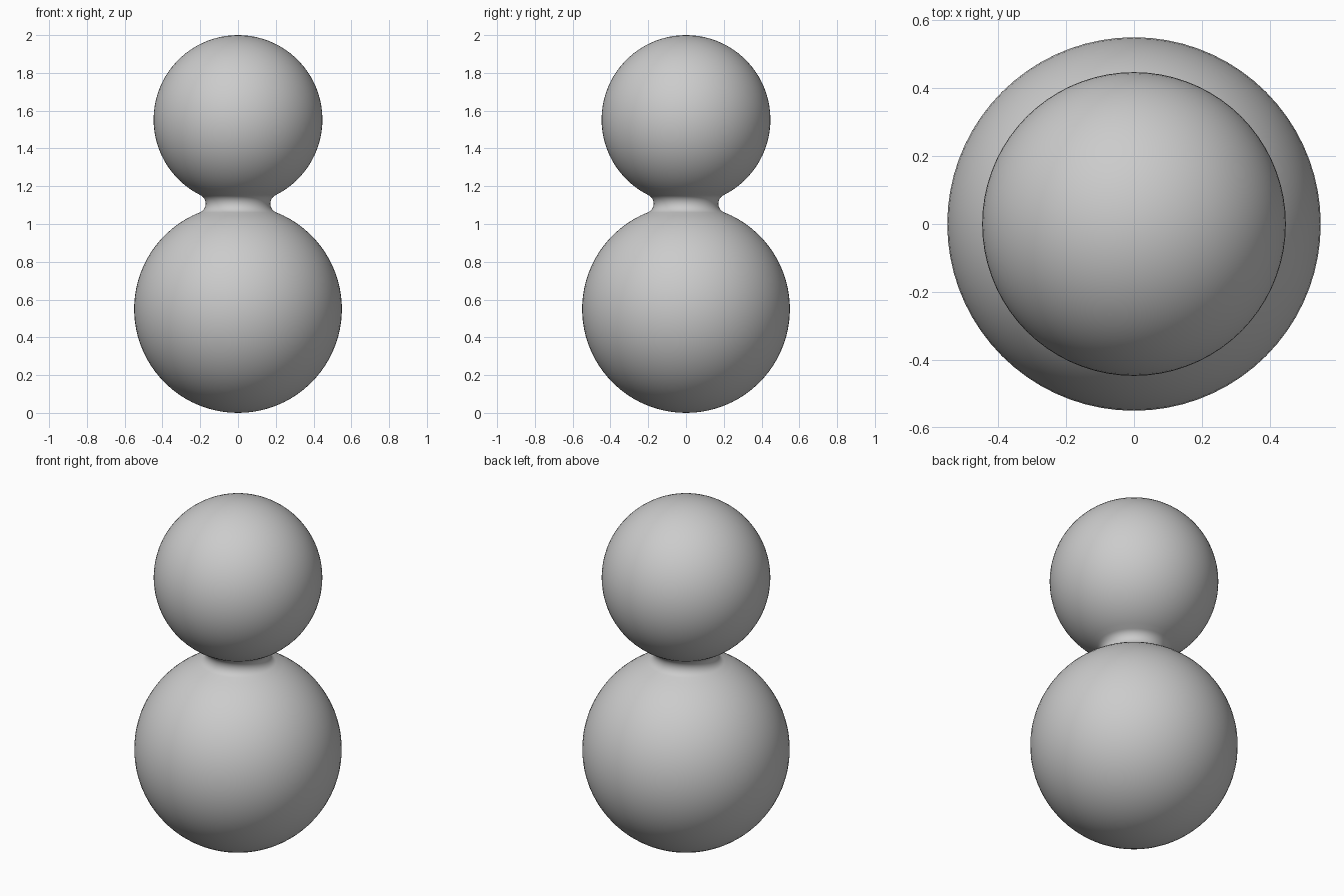
import bpy, bmesh, math

if "Cube" in bpy.data.objects:
    bpy.data.objects.remove(bpy.data.objects["Cube"])

R1, R2, H = 0.55, 0.447, 2.0      # lower ball, upper ball, total height
Z1, Z2 = R1, H - R2               # ball centres
RF = 0.05                         # neck fillet radius
SEGMENTS = 72

# Fillet centre: touches both balls from outside
d, a, b = Z2 - Z1, R1 + RF, R2 + RF
t = (a * a - b * b + d * d) / (2 * d)
fx, fz = math.sqrt(a * a - t * t), Z1 + t


def arc(cx, cz, r, start, end, steps):
    """Points (radius, height) along an arc."""
    return [(cx + r * math.cos(start + (end - start) * i / steps),
             cz + r * math.sin(start + (end - start) * i / steps))
            for i in range(steps + 1)]


# Profile from bottom pole to top pole: ball, neck, ball
low = math.atan2(fz - Z1, fx)
high = math.atan2(fz - Z2, fx)
profile = arc(0, Z1, R1, -math.pi / 2, low, 36)
profile += arc(fx, fz, RF, low + math.pi, high + math.pi, 12)[1:]
profile += arc(0, Z2, R2, high, math.pi / 2, 36)[1:]

# Spin the profile into one closed surface
bm = bmesh.new()
verts = [bm.verts.new((max(r, 0.0), 0, z)) for r, z in profile]
edges = [bm.edges.new(pair) for pair in zip(verts, verts[1:])]
bmesh.ops.spin(bm, geom=verts + edges, cent=(0, 0, 0), axis=(0, 0, 1),
               angle=2 * math.pi, steps=SEGMENTS, use_duplicate=False)
bmesh.ops.remove_doubles(bm, verts=bm.verts, dist=0.0005)
bmesh.ops.recalc_face_normals(bm, faces=bm.faces)
for face in bm.faces:
    face.smooth = True
mesh = bpy.data.meshes.new("double_ball_body")
bm.to_mesh(mesh)
bm.free()

# Plain grey finish
grey = bpy.data.materials.new("grey")
grey.diffuse_color = (0.6, 0.6, 0.6, 1)
grey.use_nodes = True
grey.node_tree.nodes["Principled BSDF"].inputs["Base Color"].default_value = grey.diffuse_color
mesh.materials.append(grey)
body = bpy.data.objects.new("double_ball_body", mesh)
bpy.context.collection.objects.link(body)
